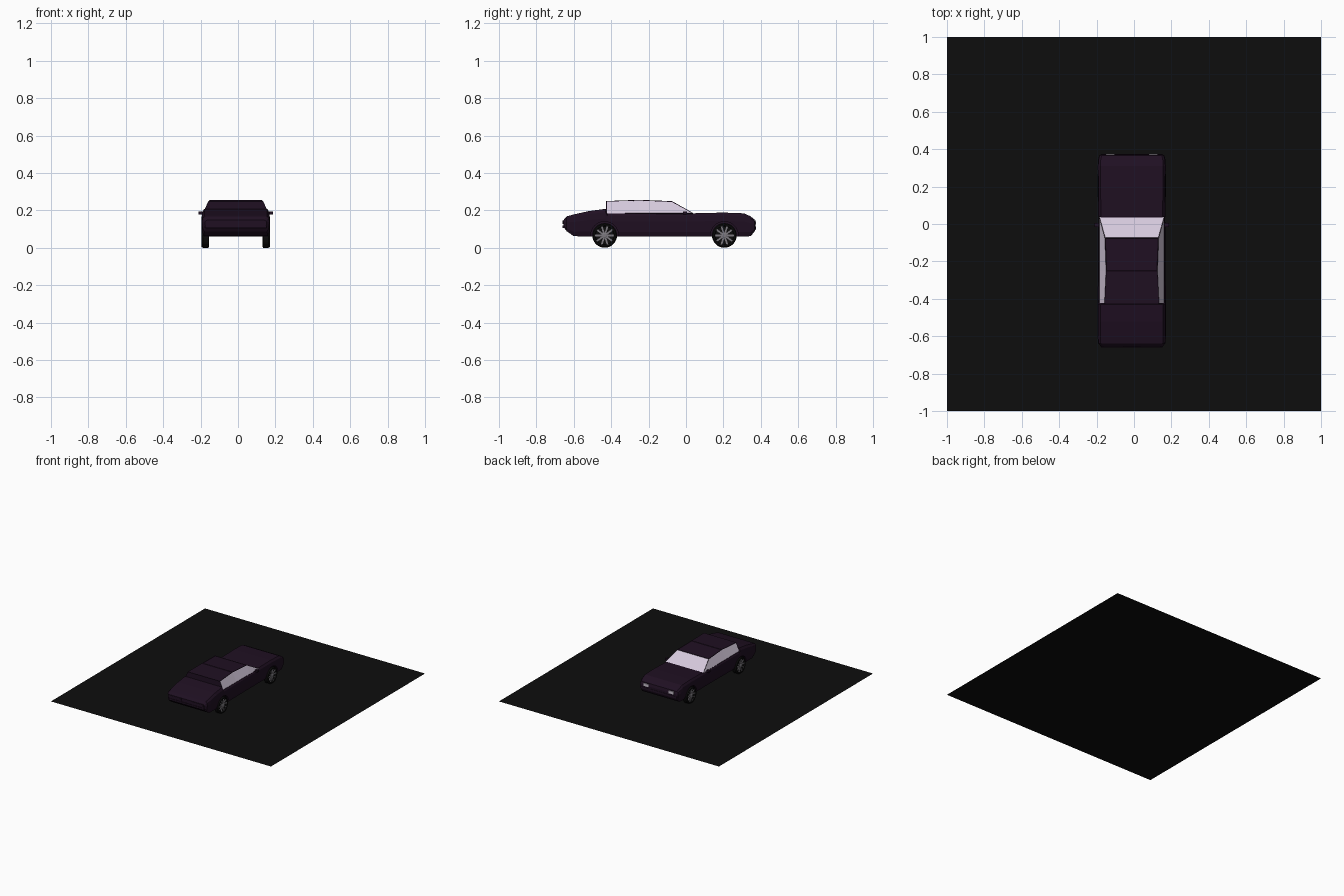
import bpy, bmesh, math
from mathutils import Matrix, Vector

if "Cube" in bpy.data.objects:
    bpy.data.objects.remove(bpy.data.objects["Cube"])

CX = -0.012  # the car sits slightly off the centre of the ground slab


def mat(name, r, g, b):
    m = bpy.data.materials.new(name)
    m.diffuse_color = (r, g, b, 1)
    m.use_nodes = True
    m.node_tree.nodes["Principled BSDF"].inputs["Base Color"].default_value = m.diffuse_color
    return m


PAINT = mat("dark_purple", 0.014, 0.005, 0.016)
GLASS = mat("pale_glass", 0.66, 0.58, 0.71)
BLACK = mat("black", 0.004, 0.004, 0.004)
METAL = mat("wheel_grey", 0.2, 0.19, 0.21)
LAMP = mat("lamp", 0.6, 0.55, 0.63)


def finish(name, bm, material):
    bmesh.ops.recalc_face_normals(bm, faces=bm.faces)
    me = bpy.data.meshes.new(name)
    bm.to_mesh(me)
    bm.free()
    ob = bpy.data.objects.new(name, me)
    bpy.context.collection.objects.link(ob)
    me.materials.append(material)
    return ob


def panel(name, faces, material):
    """Open sheet made from a few polygons given relative to the car centre."""
    bm = bmesh.new()
    for f in faces:
        bm.faces.new([bm.verts.new((x + CX, y, z)) for x, y, z in f])
    bmesh.ops.remove_doubles(bm, verts=bm.verts, dist=1e-5)
    me = bpy.data.meshes.new(name)
    ob = finish(name, bm, material)
    return ob


def box(name, c, size, material):
    bm = bmesh.new()
    bmesh.ops.create_cube(bm, size=1, matrix=Matrix.Translation((c[0] + CX, c[1], c[2]))
                          @ Matrix.Diagonal((*size, 1)))
    return finish(name, bm, material)


def lathe_x(name, profile, n, at, material):
    """Revolve (x, radius) points round the x axis."""
    bm = bmesh.new()
    rings = []
    for x, r in profile:
        rings.append([bm.verts.new((at[0] + x, at[1] + r * math.cos(2 * math.pi * i / n),
                                    at[2] + r * math.sin(2 * math.pi * i / n))) for i in range(n)])
    for a, b in zip(rings, rings[1:]):
        for i in range(n):
            bm.faces.new((a[i], a[(i + 1) % n], b[(i + 1) % n], b[i]))
    bm.faces.new(rings[0])
    bm.faces.new(rings[-1])
    return finish(name, bm, material)


# ground slab: a flat square
bm = bmesh.new()
bmesh.ops.create_grid(bm, x_segments=1, y_segments=1, size=1)
finish("ground_slab", bm, BLACK)

# body: loft of sections (y, bottom z, top z, half width)
stations = [
    (-0.655, 0.112, 0.148, 0.165), (-0.638, 0.088, 0.168, 0.180), (-0.600, 0.062, 0.178, 0.183),
    (-0.520, 0.060, 0.196, 0.183), (-0.430, 0.060, 0.208, 0.183), (-0.420, 0.060, 0.186, 0.183),
    (-0.200, 0.060, 0.184, 0.180), (0.030, 0.060, 0.184, 0.179), (0.200, 0.060, 0.188, 0.181),
    (0.310, 0.060, 0.184, 0.182), (0.345, 0.062, 0.168, 0.180), (0.366, 0.085, 0.152, 0.174),
    (0.372, 0.100, 0.130, 0.165),
]
bm = bmesh.new()
rings = []
for y, zb, zt, w in stations:
    h = zt - zb
    half = [(w * 0.93, zb), (w * 0.985, zb + h * 0.2), (w, zb + h * 0.65),
            (w * 0.98, zb + h * 0.88), (w * 0.92, zt)]
    sec = half + [(-x, z) for x, z in reversed(half)]
    rings.append([bm.verts.new((x + CX, y, z)) for x, z in sec])
for a, b in zip(rings, rings[1:]):
    for i in range(10):
        j = (i + 1) % 10
        bm.faces.new((a[i], a[j], b[j], b[i]))
bm.faces.new(rings[0])
bm.faces.new(rings[-1])
body = finish("car_body", bm, PAINT)

# cabin outline: base and roof points along one side (half width, y, z)
base = [(0.174, 0.038, 0.183), (0.174, -0.075, 0.183), (0.173, -0.25, 0.184), (0.174, -0.425, 0.184)]
roof = [None, (0.143, -0.075, 0.247), (0.136, -0.25, 0.254), (0.145, -0.425, 0.248)]


def flip(p):
    return (-p[0], p[1], p[2])


shield = [base[0], roof[1], flip(roof[1]), flip(base[0])]
sides = []
for f in (lambda p: p, flip):
    sides.append([f(p) for p in (base[0], base[1], roof[1])])
    for i in (1, 2):
        sides.append([f(p) for p in (base[i], base[i + 1], roof[i + 1], roof[i])])
tops = [[roof[i], roof[i + 1], flip(roof[i + 1]), flip(roof[i])] for i in (1, 2)]
back = [base[3], roof[3], flip(roof[3]), flip(base[3])]
panel("windscreen", [shield], GLASS)
panel("side_windows", sides, GLASS)
panel("roof", tops + [back], PAINT)

# thin pillars and rails round the glass
frame = panel("window_frame", [shield, back] + tops +
              [[f(p) for p in (base[0], base[3], roof[3], roof[2], roof[1])]
               for f in (lambda p: p, flip)], PAINT)
wire = frame.modifiers.new("rails", 'WIREFRAME')
wire.thickness = 0.005
wire.use_even_offset = False

# wheels, arches and spokes
for end, wy in (("rear", -0.435), ("front", 0.205)):
    for side, s in (("right", 1), ("left", -1)):
        at = (CX, wy, 0.066)
        cutter = lathe_x(f"{end}_{side}_arch_cutter", [(s * 0.125, 0.074), (s * 0.25, 0.074)], 32, at, BLACK)
        cutter.hide_render = True
        cutter.hide_viewport = True
        cut = body.modifiers.new("arch", 'BOOLEAN')
        cut.operation = 'DIFFERENCE'
        cut.solver = 'EXACT'
        cut.object = cutter
        tyre = [(0.143, 0.058), (0.147, 0.066), (0.176, 0.066), (0.184, 0.060), (0.184, 0.052), (0.174, 0.049)]
        lathe_x(f"{end}_{side}_tyre", [(s * x, r) for x, r in tyre], 32, at, BLACK)
        lathe_x(f"{end}_{side}_hub", [(s * 0.172, 0.014), (s * 0.182, 0.014), (s * 0.184, 0.009)], 16, at, METAL)
        bm = bmesh.new()
        for k in range(10):
            bmesh.ops.create_cube(bm, size=1, matrix=Matrix.Translation((at[0] + s * 0.178, wy, at[2]))
                                  @ Matrix.Rotation(k * math.pi / 5, 4, 'X')
                                  @ Matrix.Translation((0, 0.030, 0)) @ Matrix.Diagonal((0.007, 0.042, 0.009, 1)))
        finish(f"{end}_{side}_spokes", bm, METAL)

# mirrors, headlamps, bumpers and tail lamp band
for side, s in (("right", 1), ("left", -1)):
    box(f"{side}_mirror", (s * 0.188, -0.005, 0.186), (0.024, 0.02, 0.016), PAINT)
    box(f"{side}_headlamp", (s * 0.115, 0.366, 0.134), (0.045, 0.016, 0.022), LAMP)
    box(f"{side}_tail_lamp", (s * 0.10, -0.651, 0.137), (0.11, 0.016, 0.02), PAINT)
box("front_bumper", (0, 0.363, 0.105), (0.33, 0.022, 0.016), PAINT)
box("rear_bumper", (0, -0.648, 0.112), (0.33, 0.022, 0.014), PAINT)
